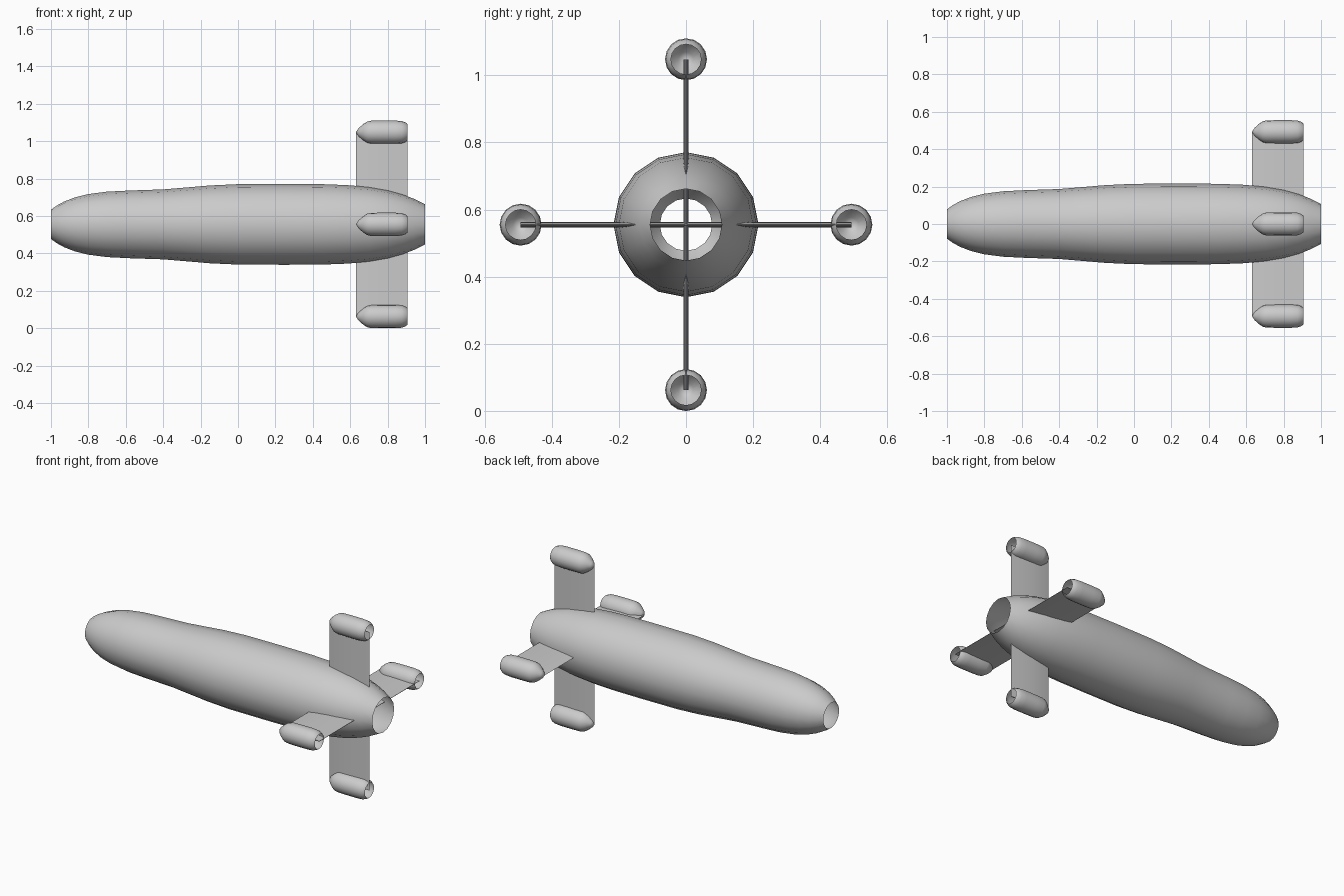
import bpy, bmesh
from math import cos, sin, pi
from mathutils import Matrix, Vector

cube = bpy.data.objects.get("Cube")
if cube:
    bpy.data.objects.remove(cube)

AXIS_Z = 0.555
REACH = 0.4925

grey = bpy.data.materials.new("hull grey")
grey.use_nodes = True
colour = (0.6, 0.6, 0.6, 1)
grey.diffuse_color = colour
grey.node_tree.nodes["Principled BSDF"].inputs["Base Color"].default_value = colour


def finish(name, bm, angle):
    bmesh.ops.recalc_face_normals(bm, faces=bm.faces)
    mesh = bpy.data.meshes.new(name)
    bm.to_mesh(mesh)
    bm.free()
    mesh.materials.append(grey)
    obj = bpy.data.objects.new(name, mesh)
    bpy.context.collection.objects.link(obj)
    bpy.ops.object.select_all(action='DESELECT')
    obj.select_set(True)
    bpy.context.view_layer.objects.active = obj
    bpy.ops.object.shade_smooth_by_angle(angle=angle)
    return obj


def lathe(name, profile, centre, sides=16):
    """Open shell turned around an axis parallel to x."""
    bm = bmesh.new()
    rings = []
    for x, r in profile:
        rings.append([bm.verts.new((x, centre.y + r * cos(2 * pi * i / sides),
                                    centre.z + r * sin(2 * pi * i / sides)))
                      for i in range(sides)])
    for a, b in zip(rings, rings[1:]):
        for i in range(sides):
            j = (i + 1) % sides
            bm.faces.new((a[i], a[j], b[j], b[i]))
    bmesh.ops.remove_doubles(bm, verts=bm.verts, dist=0.0005)
    return finish(name, bm, pi / 3)


# Hollow body, open at both ends
lathe("body", [(-1, 0.078), (-0.97, 0.1), (-0.93, 0.122), (-0.87, 0.145),
               (-0.8, 0.162), (-0.7, 0.175), (-0.58, 0.181), (-0.4, 0.187),
               (-0.28, 0.197), (-0.15, 0.208), (0, 0.215), (0.25, 0.216),
               (0.45, 0.215), (0.58, 0.21), (0.7, 0.2), (0.8, 0.183),
               (0.88, 0.16), (0.94, 0.137), (1, 0.107)],
      Vector((0, 0, AXIS_Z)))

# Four fins meeting at the axis, each carrying a pod open at the rear
fin_section = [(0.63, 0), (0.68, 0.006), (0.75, 0.008), (0.83, 0.006), (0.905, 0.001)]
outline = fin_section + [(x, -t) for x, t in reversed(fin_section[1:])]
pod_profile = [(0.63, 0), (0.645, 0.022), (0.67, 0.044), (0.69, 0.057), (0.71, 0.0615),
               (0.76, 0.0625), (0.84, 0.0625), (0.875, 0.06), (0.895, 0.053), (0.905, 0.045)]

for k, side in enumerate(("back", "upper", "front", "lower")):
    turn = Matrix.Translation((0, 0, AXIS_Z)) @ Matrix.Rotation(k * pi / 2, 4, 'X')
    bm = bmesh.new()
    root = [bm.verts.new((x, 0, t)) for x, t in outline]
    tip = [bm.verts.new((x, REACH, t)) for x, t in outline]
    for i in range(len(outline)):
        j = (i + 1) % len(outline)
        bm.faces.new((root[i], root[j], tip[j], tip[i]))
    bm.faces.new(root)
    bm.faces.new(tip)
    bm.transform(turn)
    finish(side + "_fin", bm, pi / 6)
    lathe(side + "_pod", pod_profile, turn @ Vector((0, REACH, 0)))
